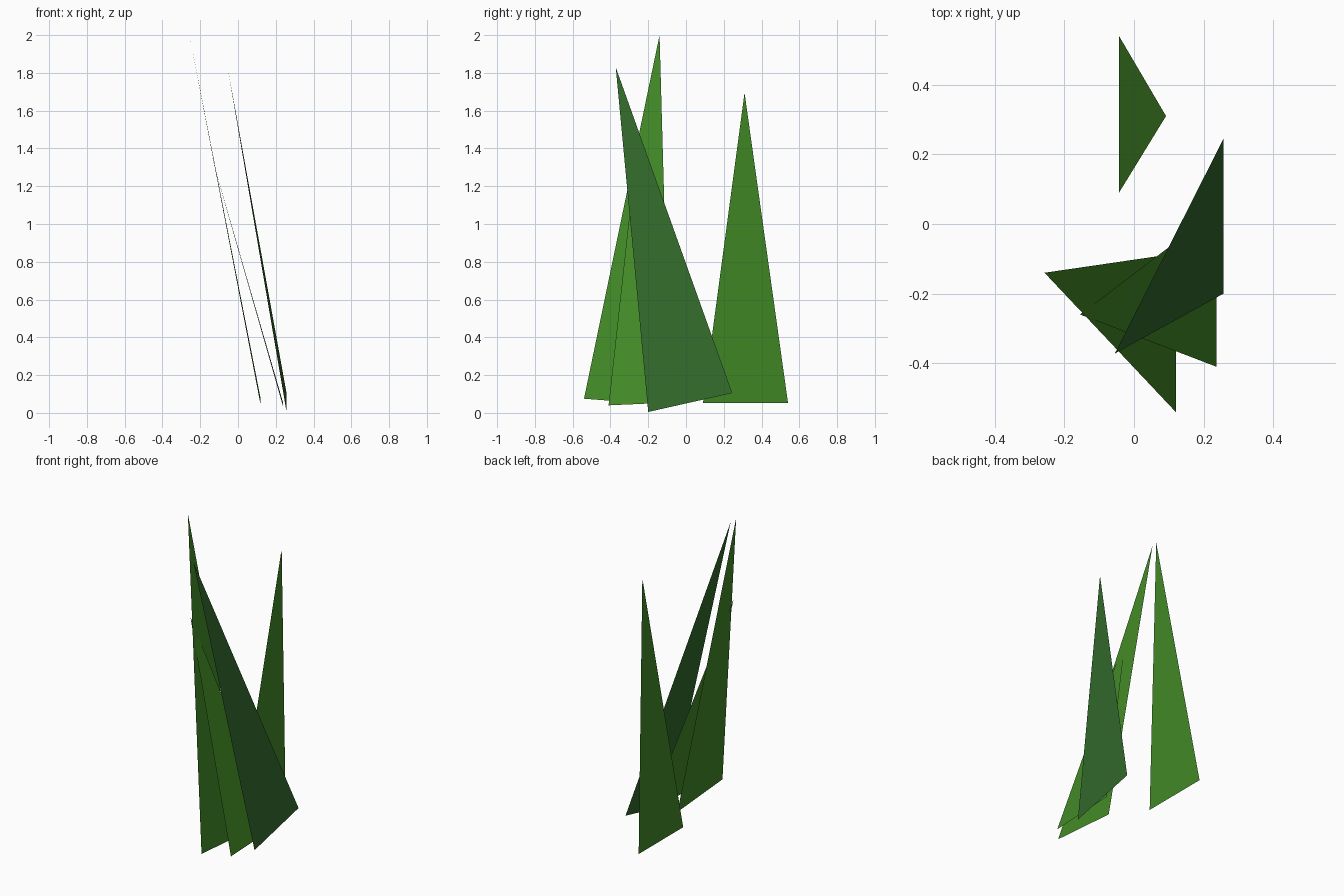
import bpy
import bmesh

cube = bpy.data.objects.get("Cube")
if cube:
    bpy.data.objects.remove(cube, do_unlink=True)


def make_material(name, rgb):
    mat = bpy.data.materials.new(name)
    mat.use_nodes = True
    color = (*rgb, 1.0)
    mat.diffuse_color = color
    bsdf = next(n for n in mat.node_tree.nodes if n.type == "BSDF_PRINCIPLED")
    bsdf.inputs["Base Color"].default_value = color
    bsdf.inputs["Roughness"].default_value = 0.9
    return mat


leaf_green = make_material("leaf green", (0.056, 0.255, 0.02))
deep_green = make_material("deep green", (0.031, 0.138, 0.023))


def blade(name, base_front, base_back, tip, mat):
    """One flat grass blade: a triangle facing +x."""
    bm = bmesh.new()
    bm.faces.new([bm.verts.new(p) for p in (base_front, base_back, tip)])
    mesh = bpy.data.meshes.new(name)
    bm.to_mesh(mesh)
    bm.free()
    mesh.materials.append(mat)
    obj = bpy.data.objects.new(name, mesh)
    bpy.context.collection.objects.link(obj)
    return obj


# Tall front blade
blade("tall_blade", (0.12, -0.54, 0.075), (0.12, -0.085, 0.04),
      (-0.257, -0.14, 2.0), leaf_green)
# Short blade crossing the tall one
blade("short_blade", (0.237, -0.41, 0.04), (0.237, 0.037, 0.06),
      (-0.155, -0.26, 1.41), leaf_green)
# Darker outer blade
blade("dark_blade", (0.257, -0.2, 0.005), (0.257, 0.245, 0.105),
      (-0.055, -0.372, 1.83), deep_green)
# Separate back blade
blade("back_blade", (-0.043, 0.09, 0.053), (-0.043, 0.54, 0.053),
      (0.092, 0.31, 1.695), leaf_green)
